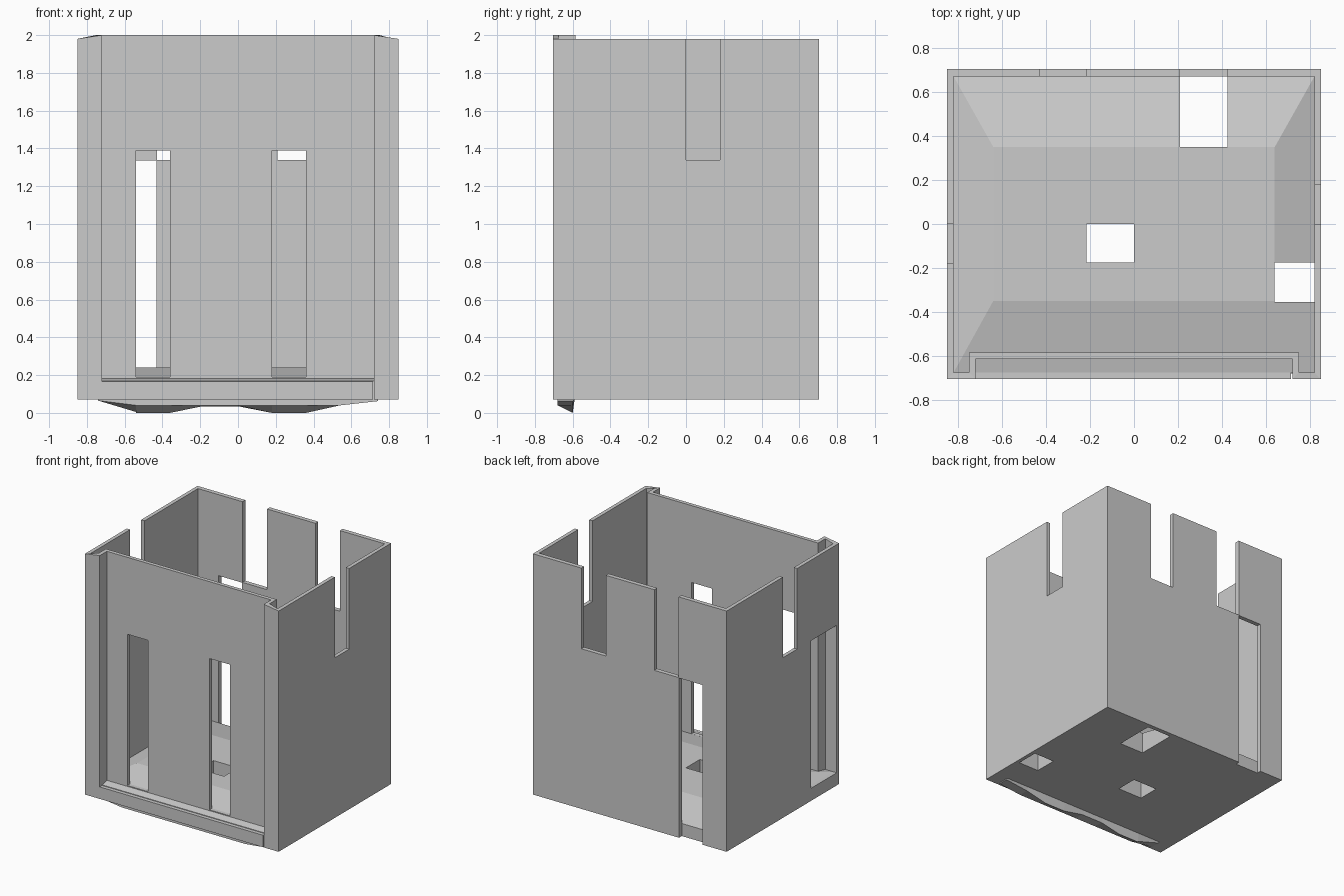
import bpy, bmesh

if "Cube" in bpy.data.objects:
    bpy.data.objects.remove(bpy.data.objects["Cube"])

BASE = 0.07      # underside of the walls and floor


def mesh_object(name, verts, faces):
    mesh = bpy.data.meshes.new(name)
    mesh.from_pydata(verts, [], faces)
    bm = bmesh.new()
    bm.from_mesh(mesh)
    bmesh.ops.recalc_face_normals(bm, faces=bm.faces)
    bm.to_mesh(mesh)
    bm.free()
    obj = bpy.data.objects.new(name, mesh)
    bpy.context.collection.objects.link(obj)
    return obj


def frustum(name, low, high, z0, z1):
    """Box between two rectangles (x0, x1, y0, y1) at two heights."""
    verts = [(x, y, z) for (x0, x1, y0, y1), z in ((low, z0), (high, z1))
             for x, y in ((x0, y0), (x1, y0), (x1, y1), (x0, y1))]
    sides = [(i, (i + 1) % 4, (i + 1) % 4 + 4, i + 4) for i in range(4)]
    return mesh_object(name, verts, sides + [(3, 2, 1, 0), (4, 5, 6, 7)])


def box(name, x0, x1, y0, y1, z0, z1):
    rect = (x0, x1, y0, y1)
    return frustum(name, rect, rect, z0, z1)


def cut(obj, holes):
    """Cut a list of boxes out of an object."""
    for hole in holes:
        cutter = box("cutter", *hole)
        cutter.hide_render = True
        mod = obj.modifiers.new("cut", 'BOOLEAN')
        mod.operation, mod.solver, mod.object = 'DIFFERENCE', 'EXACT', cutter
        dg = bpy.context.evaluated_depsgraph_get()
        mesh = bpy.data.meshes.new_from_object(obj.evaluated_get(dg))
        obj.modifiers.clear()
        obj.data = mesh
        bpy.data.objects.remove(cutter)


# Walls: one closed plan outline with a recessed front panel, given thickness
outer = [(-.85, .705), (-.85, -.705), (-.72, -.705), (-.72, -.615)]
inner = [(-.82, .67), (-.82, -.675), (-.75, -.675), (-.75, -.585)]
loops = [half + [(-x, y) for x, y in reversed(half)] for half in (outer, inner)]
n = 8
verts = []
for loop in loops:
    verts += [(x, y, BASE) for x, y in loop]
    verts += [(x, y, 1.98 if abs(x) > .78 else 2.0) for x, y in loop]
faces = []
for i in range(n):
    j = (i + 1) % n
    for a, b in ((0, n), (2 * n, 3 * n), (n, 3 * n), (0, 2 * n)):
        faces.append((a + i, a + j, b + j, b + i))
walls = mesh_object("walls", verts, faces)
cut(walls, [
    # front windows
    (-.54, -.36, -.65, -.55, .19, 1.39),
    (.18, .36, -.65, -.55, .19, 1.39),
    # back slots and doorway
    (.21, .425, .6, .8, 1.34, 2.1),
    (-.43, -.215, .6, .8, 1.34, 2.1),
    (-.64, -.432, .6, .8, 0, 1.337),
    # side slots and side doorway
    (.78, .9, 0, .18, 1.34, 2.1),
    (-.9, -.78, -.18, 0, 1.34, 2.1),
    (-.9, -.78, -.675, -.35, .17, 1.34),
])

# Floor: slab with a raised middle sloping down to the walls
floor = frustum("floor", (-.82, .82, -.675, .67), (-.64, .64, -.35, .35), .17, .24)
bm = bmesh.new()
bm.from_mesh(floor.data)
bm.faces.ensure_lookup_table()
bottom = min(bm.faces, key=lambda f: f.calc_center_median().z)
ext = bmesh.ops.extrude_face_region(bm, geom=[bottom])
for v in ext["geom"]:
    if isinstance(v, bmesh.types.BMVert):
        v.co.z = BASE
if bottom.is_valid:
    bmesh.ops.delete(bm, geom=[bottom], context='FACES')
bmesh.ops.recalc_face_normals(bm, faces=bm.faces)
bm.to_mesh(floor.data)
bm.free()
cut(floor, [
    (-.215, 0, -.175, 0, 0, .4),
    (.21, .425, .35, .8, 0, .4),
    (.64, .9, -.355, -.175, 0, .4),
])

# Sill across the foot of the recess
box("front_sill", -.72, .715, -.705, -.675, BASE, .165)

# Wavy ridge under the front edge
profile = [(-.74, .065), (-.54, .005), (-.54, 0), (-.36, 0), (-.19, .035), (0, .035),
           (.18, 0), (.36, 0), (.54, .04), (.74, .062)]
verts = []
for x, z in profile:
    verts += [(x, -.68, BASE), (x, -.68, max(z, .04)), (x, -.6, z), (x, -.59, BASE)]
faces = [(0, 1, 2, 3), tuple(len(verts) - 4 + k for k in range(4))]
for i in range(len(profile) - 1):
    for k in range(4):
        m = (k + 1) % 4
        faces.append((4 * i + k, 4 * i + m, 4 * i + 4 + m, 4 * i + 4 + k))
mesh_object("under_ridge", verts, faces)
